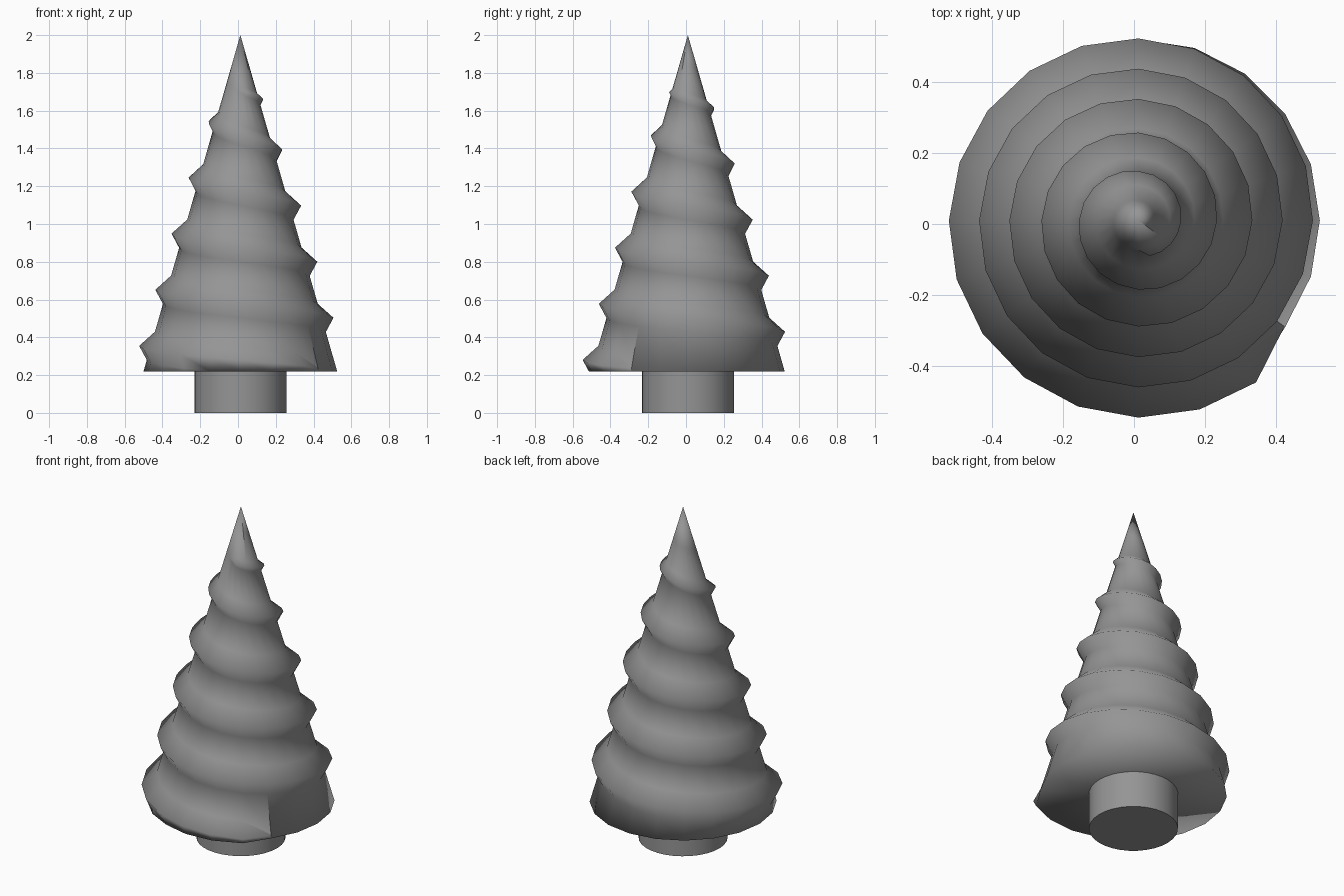
import bpy, bmesh, math

if "Cube" in bpy.data.objects:
    bpy.data.objects.remove(bpy.data.objects["Cube"], do_unlink=True)

CX, CY = 0.0125, 0.01          # tree axis
BASE, TOP = 0.22, 2.0          # foliage height range
R, SEG, TURNS = 0.5125, 20, 6
RIDGE, HALF = 0.062, 0.075     # ridge depth and half height

grey = bpy.data.materials.new("plain grey")
grey.use_nodes = True
colour = (0.3, 0.3, 0.3, 1)
grey.diffuse_color = colour
grey.node_tree.nodes["Principled BSDF"].inputs["Base Color"].default_value = colour


def finish(bm, name):
    bmesh.ops.recalc_face_normals(bm, faces=bm.faces)
    mesh = bpy.data.meshes.new(name)
    bm.to_mesh(mesh)
    bm.free()
    mesh.materials.append(grey)
    ob = bpy.data.objects.new(name, mesh)
    bpy.context.collection.objects.link(ob)
    return ob


def cone_radius(z):
    return R * (TOP - z) / (TOP - BASE)


def ridge(t):
    """Height and strength of the spiral ridge after t turns."""
    z = 0.236 + 0.297 * min(t, 4.65) + 0.18 * max(0, t - 4.65)
    if t < 0.01 or t > 5.14:
        return z, 0
    return z, min(1, math.sqrt(max(0, 1.75 - z) / 0.6))


def column(j):
    """Outline from the rim to the tip along one spoke, as (radius, z)."""
    points = []
    for k in range(TURNS):
        z, s = ridge(k + j / SEG)
        h = HALF * max(s, 0.1)
        low = max(BASE, z - h)
        bump = RIDGE * s * max(0, 1 - (z - low) / h)
        if k == 0:
            points.append((cone_radius(BASE) + (bump if low == BASE else 0), BASE))
        points += [(cone_radius(low) + bump, low),
                   (cone_radius(z) + RIDGE * s, z),
                   (cone_radius(z + h), z + h)]
    return points + [(0, TOP)]


# Foliage: cone with a ridge that climbs clockwise
bm = bmesh.new()
cols = []
for j in range(SEG + 1):
    a = math.radians(-36 - 360 * j / SEG)
    cols.append([bm.verts.new((CX + r * math.cos(a), CY + r * math.sin(a), z))
                 for r, z in column(j)])
centre = bm.verts.new((CX, CY, BASE))
for a, b in zip(cols, cols[1:]):
    bm.faces.new((a[0], b[0], centre))
    for i in range(len(a) - 1):
        bm.faces.new((a[i], a[i + 1], b[i + 1], b[i]))
bmesh.ops.remove_doubles(bm, verts=bm.verts, dist=0.0005)
bmesh.ops.dissolve_degenerate(bm, dist=0.0005, edges=bm.edges)
foliage = finish(bm, "spiral_foliage")
for p in foliage.data.polygons:
    p.use_smooth = True

# Trunk: short cylinder under the foliage
bm = bmesh.new()
bmesh.ops.create_cone(bm, cap_ends=True, segments=32, radius1=0.244, radius2=0.244, depth=0.23)
bmesh.ops.translate(bm, verts=bm.verts, vec=(CX, CY, 0.115))
trunk = finish(bm, "trunk")
bpy.ops.object.select_all(action='DESELECT')
trunk.select_set(True)
bpy.context.view_layer.objects.active = trunk
bpy.ops.object.shade_smooth_by_angle(angle=math.radians(40))
